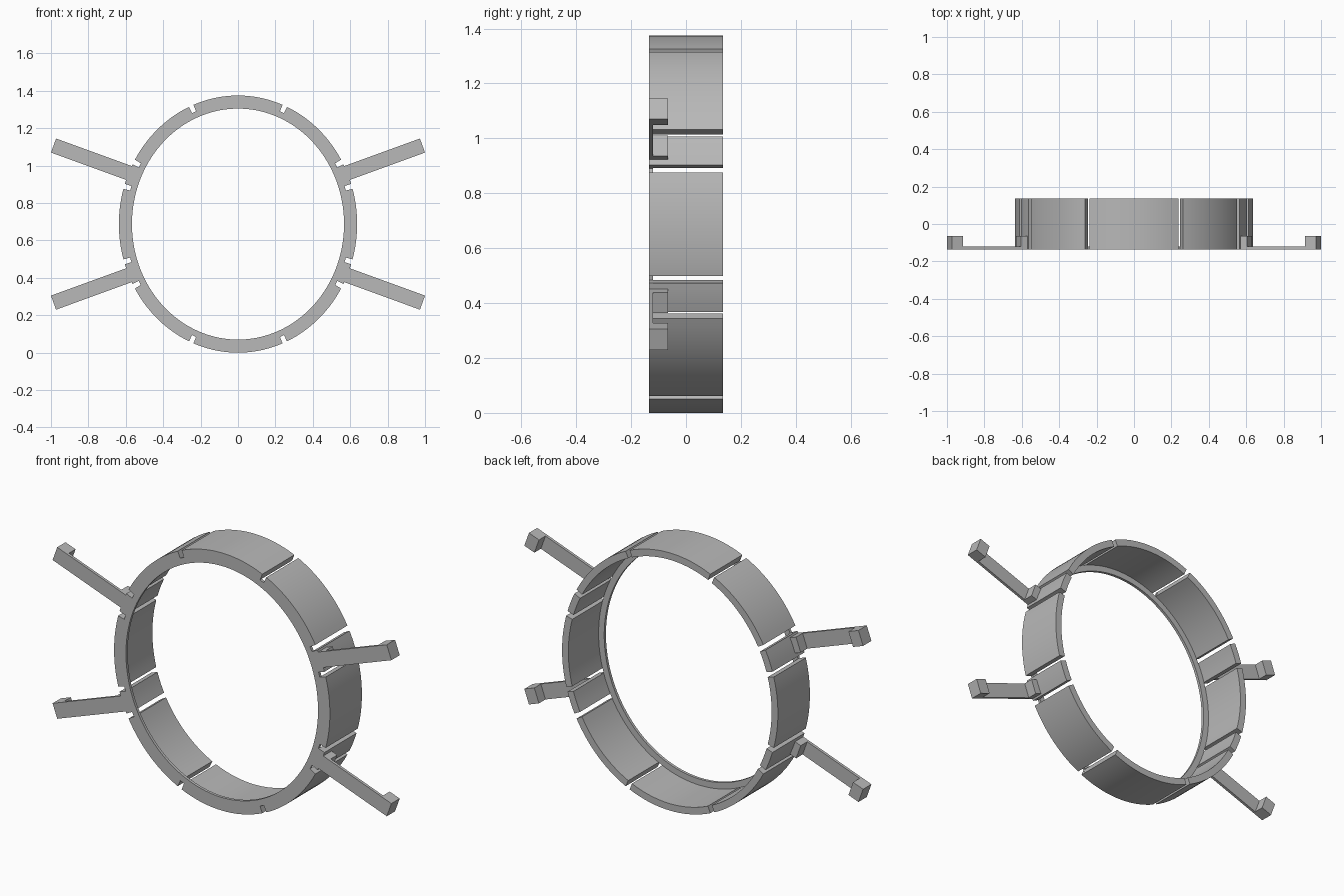
import bpy, bmesh, math
from mathutils import Vector

if "Cube" in bpy.data.objects:
    bpy.data.objects.remove(bpy.data.objects["Cube"])

A, B, CZ = 0.637, 0.6875, 0.6875        # oval half axes and centre height
FRONT, PLATE, BACK = -0.135, -0.12, 0.135
RIM, WALL = 0.07, 0.037                 # flange width, wall thickness
HALF_GAP = math.radians(1.15)

grey = bpy.data.materials.new("plain grey")
grey.use_nodes = True
grey.diffuse_color = (0.48, 0.48, 0.48, 1)
bsdf = next(n for n in grey.node_tree.nodes if n.type == "BSDF_PRINCIPLED")
bsdf.inputs["Base Color"].default_value = grey.diffuse_color


def finish(bm, name):
    bmesh.ops.recalc_face_normals(bm, faces=bm.faces)
    mesh = bpy.data.meshes.new(name)
    bm.to_mesh(mesh)
    bm.free()
    mesh.materials.append(grey)
    obj = bpy.data.objects.new(name, mesh)
    bpy.context.collection.objects.link(obj)
    bpy.ops.object.select_all(action="DESELECT")
    obj.select_set(True)
    bpy.context.view_layer.objects.active = obj
    bpy.ops.object.shade_smooth_by_angle(angle=math.radians(30))
    return obj


def oval(t, inset, y):
    return Vector(((A - inset) * math.cos(t), y, CZ + (B - inset) * math.sin(t)))


def band(name, samples, inner, y0, y1, closed=False):
    """Sweep a rectangle along the oval; samples are (angle, outer inset)."""
    bm = bmesh.new()
    rings = [[bm.verts.new(oval(t, i, y)) for i, y in
              ((out, y0), (out, y1), (inner, y1), (inner, y0))] for t, out in samples]
    pairs = list(zip(rings, rings[1:]))
    if closed:
        pairs.append((rings[-1], rings[0]))
    else:
        bm.faces.new(rings[0])
        bm.faces.new(rings[-1])
    for a, b in pairs:
        for k in range(4):
            m = (k + 1) % 4
            bm.faces.new((a[k], a[m], b[m], b[k]))
    return finish(bm, name)


def spread(t0, t1):
    n = max(3, round((t1 - t0) / math.radians(2.5)))
    return [t0 + (t1 - t0) * i / n for i in range(n + 1)]


# Gap angles, mirrored into all four quarters
quarter = [math.radians(d) for d in (17.1, 28.9, 66.9)]
gaps = sorted([q for q in quarter] + [math.pi - q for q in quarter]
              + [math.pi + q for q in quarter] + [2 * math.pi - q for q in quarter])

# Wall segments between gaps, and the outline of the notched flange
outline = []
for i, g in enumerate(gaps):
    end = gaps[i + 1] if i + 1 < len(gaps) else gaps[0] + 2 * math.pi
    angles = spread(g + HALF_GAP, end - HALF_GAP)
    band(f"wall_segment_{i + 1}", [(t, 0) for t in angles], WALL, PLATE, BACK)
    outline += [(t, 0) for t in angles]
    outline += [(end - HALF_GAP * 0.97, WALL), (end + HALF_GAP * 0.97, WALL)]
band("front_flange", outline, RIM, FRONT, PLATE, closed=True)

# Arms: a C-shaped profile (distance from tip, depth) extruded across the width
LENGTH, HOOK, TIP_BLOCK, BASE_BLOCK, HALF_W = 0.437, -0.065, 0.063, 0.045, 0.04
profile = [(0, FRONT), (0, HOOK), (TIP_BLOCK, HOOK), (TIP_BLOCK, PLATE),
           (LENGTH - BASE_BLOCK, PLATE), (LENGTH - BASE_BLOCK, HOOK),
           (LENGTH, HOOK), (LENGTH, FRONT)]
tilt = math.radians(20)
along = Vector((math.cos(tilt), 0, math.sin(tilt)))
across = Vector((-math.sin(tilt), 0, math.cos(tilt)))
tip = Vector((1 - HALF_W * math.sin(tilt), 0, 0.42))

for side, sx in (("left", 1), ("right", -1)):
    for level, sz in (("upper", 1), ("lower", -1)):
        bm = bmesh.new()
        loops = []
        for w in (-HALF_W, HALF_W):
            loop = []
            for u, y in profile:
                p = tip - along * u + across * w
                loop.append(bm.verts.new((sx * p.x, y, CZ + sz * p.z)))
            bm.faces.new(loop)
            loops.append(loop)
        for k in range(len(profile)):
            m = (k + 1) % len(profile)
            bm.faces.new((loops[0][k], loops[0][m], loops[1][m], loops[1][k]))
        finish(bm, f"{level}_{side}_arm")
